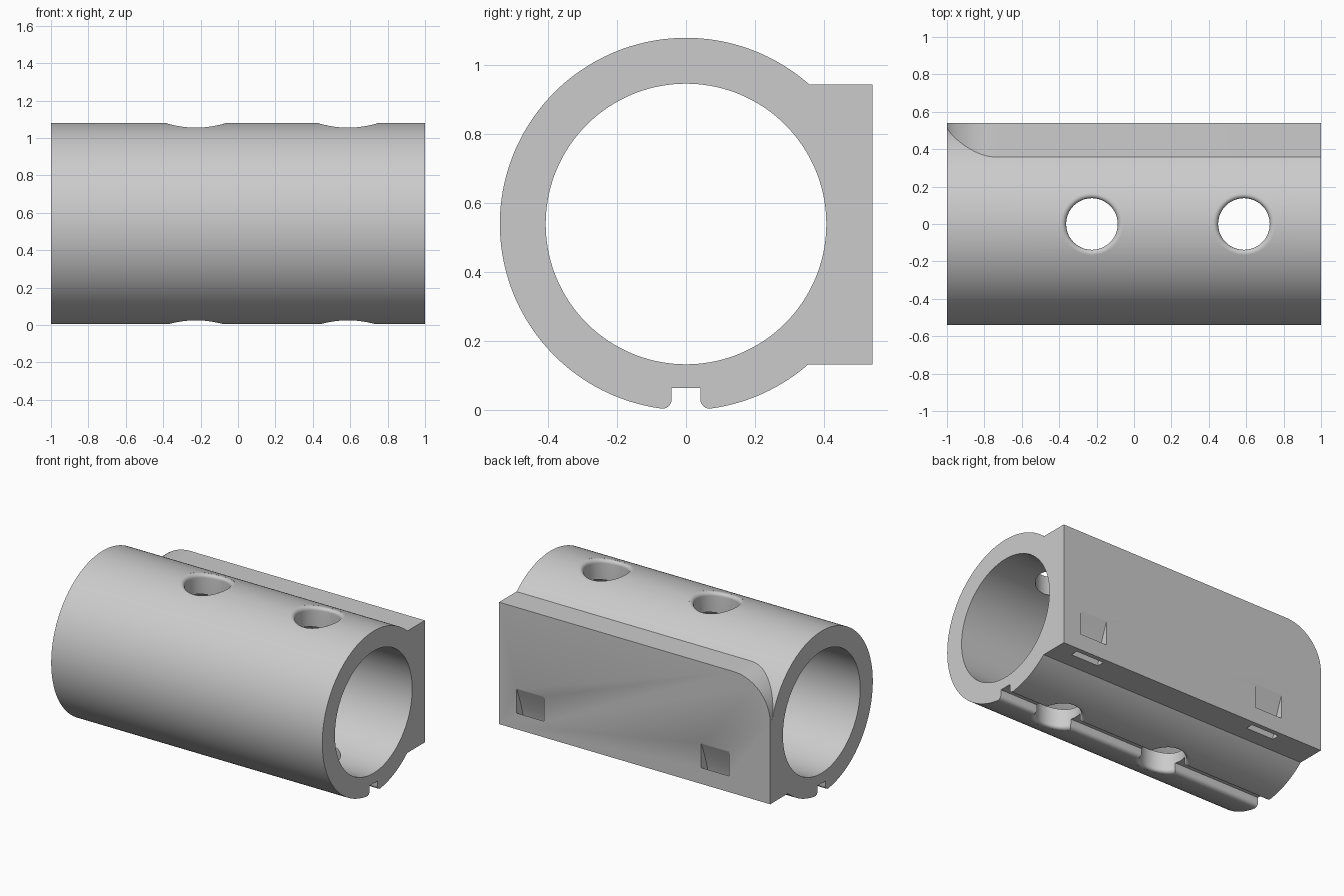
import bpy, bmesh
from math import sin, cos, pi, asin, sqrt

cube = bpy.data.objects.get("Cube")
if cube:
    bpy.data.objects.remove(cube, do_unlink=True)

R, BORE, ZC = 0.54, 0.407, 0.54      # outer radius, bore radius, axis height
SLOT, LIP = 0.042, 0.026             # half width of keyway, lip rounding
HOLE, FILLET = 0.138, 0.027

grey = bpy.data.materials.new("light_grey")
grey.use_nodes = True
colour = (0.6, 0.6, 0.6, 1)
grey.diffuse_color = colour
grey.node_tree.nodes["Principled BSDF"].inputs["Base Color"].default_value = colour


def skin(name, rings):
    """Closed solid through a stack of equal-length point rings."""
    bm = bmesh.new()
    loops = [[bm.verts.new(p) for p in ring] for ring in rings]
    n = len(loops[0])
    for a, b in zip(loops, loops[1:]):
        for i in range(n):
            j = (i + 1) % n
            bm.faces.new((a[i], a[j], b[j], b[i]))
    bm.faces.new(loops[0])
    bm.faces.new(loops[-1])
    bmesh.ops.recalc_face_normals(bm, faces=bm.faces)
    mesh = bpy.data.meshes.new(name)
    bm.to_mesh(mesh)
    bm.free()
    mesh.materials.append(grey)
    obj = bpy.data.objects.new(name, mesh)
    bpy.context.collection.objects.link(obj)
    return obj


def prism_x(name, pts, a, b):
    return skin(name, [[(x, y, z) for y, z in pts] for x in (a, b)])


def prism_y(name, pts, a, b):
    return skin(name, [[(x, y, z) for x, z in pts] for y in (a, b)])


def arc(cy, cz, r, start, end, steps):
    return [(cy + r * cos(start + (end - start) * i / steps),
             cz + r * sin(start + (end - start) * i / steps)) for i in range(steps + 1)]


def combine(target, tool, operation):
    mod = target.modifiers.new(tool.name, 'BOOLEAN')
    mod.operation, mod.object, mod.solver = operation, tool, 'EXACT'
    bpy.context.view_layer.objects.active = target
    bpy.ops.object.modifier_apply(modifier=mod.name)
    bpy.data.objects.remove(tool, do_unlink=True)


# Outer tube with a round-lipped keyway along the bottom
lip_y = SLOT + LIP
lip_z = ZC - sqrt((R - LIP) ** 2 - lip_y ** 2)
tilt = asin(lip_y / (R - LIP))
right = [(SLOT, 0.065)] + arc(lip_y, lip_z, LIP, pi, 1.5 * pi + tilt, 8)
left = [(-y, z) for y, z in reversed(right)]
shell = arc(0, ZC, R, -pi / 2 + tilt, 1.5 * pi - tilt, 160)[1:-1]
tube = prism_x("clamp_tube", right + shell + left, -1, 1)

# Mounting block on the back with one rounded top corner
block_pts = [(-1, 0.132), (1, 0.132), (1, 0.945)] + arc(-0.73, 0.675, 0.27, pi / 2, pi, 20)
combine(tube, prism_y("mounting_block", block_pts, 0.2, 0.541), 'UNION')

# Main bore
bore = arc(0, ZC, BORE, 0, 2 * pi, 144)[:-1]
combine(tube, prism_x("bore_cutter", bore, -1.2, 1.2), 'DIFFERENCE')


# Cross holes whose rounded rims follow the curved wall
def rim(x, side, radius, depth):
    ring = []
    for i in range(48):
        a = 2 * pi * i / 48
        y = radius * sin(a)
        ring.append((x + radius * cos(a), y, ZC + side * (sqrt(R * R - y * y) - depth)))
    return ring


for x in (-0.225, 0.588):
    for side in (1, -1):
        rings = [rim(x, side, HOLE, 0.4)]
        for k in range(9):
            t = k / 8 * pi / 2
            rings.append(rim(x, side, HOLE + FILLET * (1 - cos(t)), FILLET * (1 - sin(t)) + 0.0003))
        rings.append(rim(x, side, HOLE + FILLET, -0.1))
        combine(tube, skin("cross_hole_cutter", rings), 'DIFFERENCE')

# Curved strap channels from the back face to the underside of the block
channel = [(0.55, 0.425), (0.54, 0.4), (0.515, 0.34), (0.487, 0.26), (0.468, 0.19),
           (0.458, 0.12), (0.507, 0.12), (0.52, 0.18), (0.541, 0.24), (0.55, 0.265)]
for x in (-0.695, 0.667):
    combine(tube, prism_x("strap_channel_cutter", channel, x, x + 0.205), 'DIFFERENCE')

bpy.ops.object.select_all(action='DESELECT')
tube.select_set(True)
bpy.context.view_layer.objects.active = tube
bpy.ops.object.shade_smooth_by_angle(angle=pi / 6)
